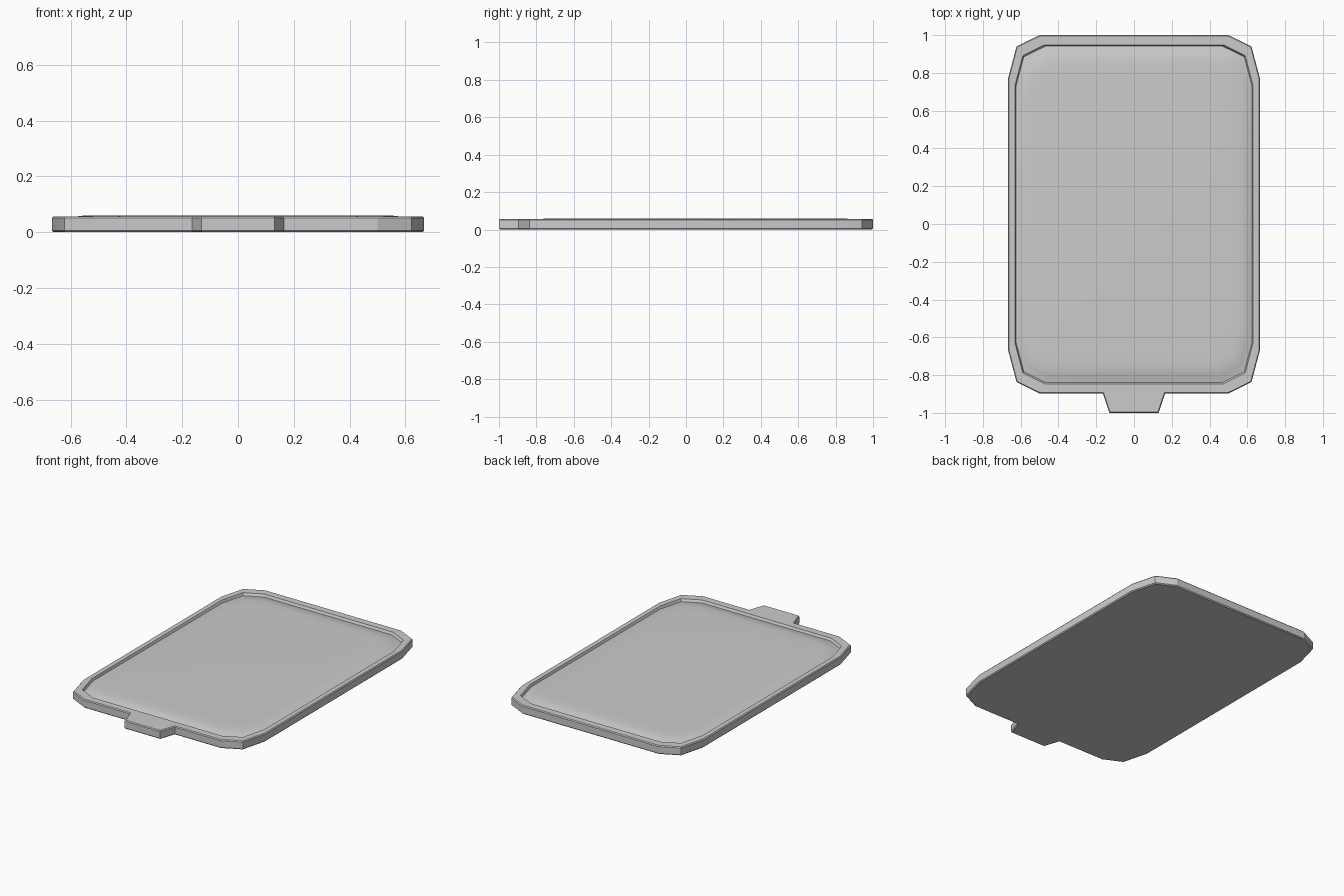
import bpy, bmesh, math
from mathutils import Vector

if "Cube" in bpy.data.objects:
    bpy.data.objects.remove(bpy.data.objects["Cube"])

CENTRE = Vector((0, 0.0515))


def offset(points, d):
    """Inset a counter-clockwise polygon by d with mitred corners."""
    result = []
    n = len(points)
    for i, p in enumerate(points):
        a = (p - points[i - 1]).normalized()
        b = (points[(i + 1) % n] - p).normalized()
        na, nb = Vector((-a.y, a.x)), Vector((-b.y, b.x))
        result.append(p + (na + nb) * d / (1 + na.dot(nb)))
    return result


def shrink(points, s):
    """Scale an outline about the middle of the tray."""
    return [CENTRE + (p - CENTRE) * s for p in points]


def mirrored(half):
    """Complete a right-half outline, listed bottom to top."""
    return [Vector(p) for p in half] + [Vector((-x, y)) for x, y in reversed(half)]


def build(name, rings):
    """Skin a stack of (outline, z) rings and link the object."""
    bm = bmesh.new()
    loops = [[bm.verts.new((p.x, p.y, z)) for p in shape] for shape, z in rings]
    for low, high in zip(loops, loops[1:]):
        for i in range(len(low)):
            j = (i + 1) % len(low)
            bm.faces.new((low[i], low[j], high[j], high[i]))
    bm.faces.new(list(reversed(loops[0])))
    bm.faces.new(loops[-1])
    bmesh.ops.recalc_face_normals(bm, faces=bm.faces)
    mesh = bpy.data.meshes.new(name)
    bm.to_mesh(mesh)
    bm.free()
    obj = bpy.data.objects.new(name, mesh)
    bpy.context.collection.objects.link(obj)
    return obj


# Plan outlines: the plain slab, and the same with its front tab
corners = [(0.5, -0.897), (0.622, -0.837), (0.667, -0.667),
           (0.667, 0.77), (0.622, 0.94), (0.5, 1.0)]
body = mirrored([(0.13, -0.897), (0.165, -0.897)] + corners)
outer = mirrored([(0.13, -1.0), (0.165, -0.897)] + corners)

# Underside, wall and rim, then a narrow groove and a raised soft pad
slab = build("padded_slab", [
    (offset(outer, 0.006), 0.0), (outer, 0.006), (outer, 0.051),
    (offset(outer, 0.005), 0.057),
    (shrink(body, 0.946), 0.057), (shrink(body, 0.938), 0.041),
    (shrink(body, 0.922), 0.044), (shrink(body, 0.90), 0.051),
    (shrink(body, 0.875), 0.056), (shrink(body, 0.84), 0.059),
    (shrink(body, 0.78), 0.060)])

# Soft pad, crisp rim and faceted corners
bpy.context.view_layer.objects.active = slab
slab.select_set(True)
bpy.ops.object.shade_smooth_by_angle(angle=math.radians(22))
